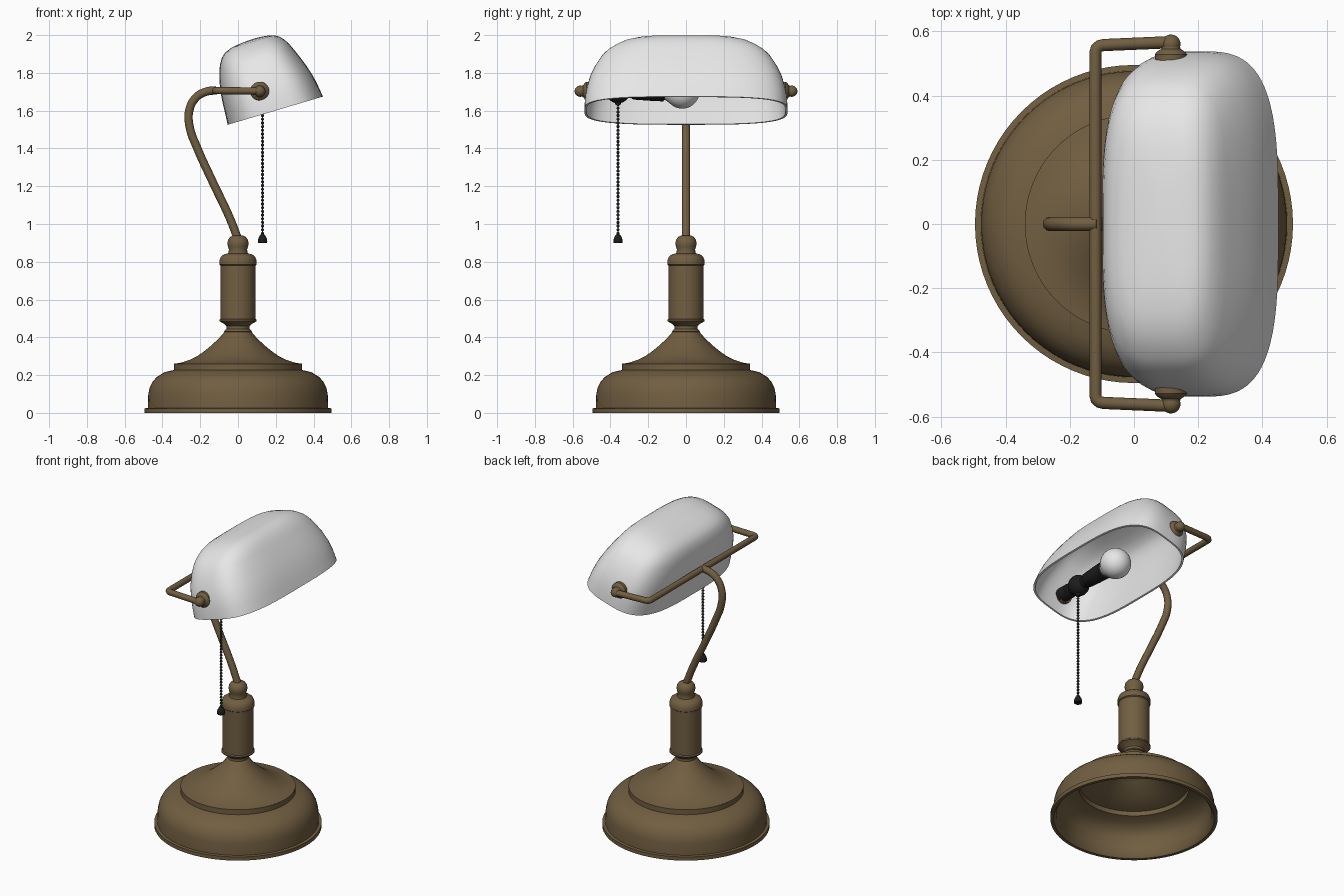
import bpy, bmesh, math
from mathutils import Vector, Matrix

if "Cube" in bpy.data.objects:
    bpy.data.objects.remove(bpy.data.objects["Cube"])


def material(name, rgb):
    m = bpy.data.materials.new(name)
    m.diffuse_color = (*rgb, 1)
    m.use_nodes = True
    m.node_tree.nodes["Principled BSDF"].inputs["Base Color"].default_value = m.diffuse_color
    return m


BRASS = material("aged_brass", (0.165, 0.113, 0.053))
WHITE = material("white_glass", (0.8, 0.8, 0.8))
BLACK = material("black", (0.012, 0.012, 0.013))


def finish(name, bm, mat, angle=35):
    bmesh.ops.recalc_face_normals(bm, faces=bm.faces)
    me = bpy.data.meshes.new(name)
    bm.to_mesh(me)
    bm.free()
    me.materials.append(mat)
    me.shade_smooth()
    me.set_sharp_from_angle(angle=math.radians(angle))
    ob = bpy.data.objects.new(name, me)
    bpy.context.collection.objects.link(ob)
    return ob


def loft(bm, rings):
    """Bridge rings of points; a ring with one point closes to a tip."""
    rows = [[bm.verts.new(p) for p in r] for r in rings]
    for a, b in zip(rows, rows[1:]):
        n = max(len(a), len(b))
        for i in range(n):
            j = (i + 1) % n
            if len(a) == 1:
                bm.faces.new((a[0], b[i], b[j]))
            elif len(b) == 1:
                bm.faces.new((a[i], a[j], b[0]))
            else:
                bm.faces.new((a[i], a[j], b[j], b[i]))


def lathe(name, profile, mat, origin=(0, 0, 0), axis='Z', seg=64, angle=35):
    """Revolve (radius, height) points about z, or about y."""
    rings = []
    for r, h in profile:
        ring = []
        for i in range(seg if r > 0 else 1):
            t = 2 * math.pi * i / seg
            a, b = r * math.cos(t), r * math.sin(t)
            p = (a, b, h) if axis == 'Z' else (a, h, b)
            ring.append(Vector(p) + Vector(origin))
        rings.append(ring)
    bm = bmesh.new()
    loft(bm, rings)
    return finish(name, bm, mat, angle)


def tube(name, pts, radius, mat, smooth=False):
    """Round bar along a path."""
    cu = bpy.data.curves.new(name, 'CURVE')
    cu.dimensions = '3D'
    cu.bevel_depth = radius
    cu.bevel_resolution = 4
    cu.use_fill_caps = True
    if smooth:
        sp = cu.splines.new('BEZIER')
        sp.bezier_points.add(len(pts) - 1)
        for bp, p in zip(sp.bezier_points, pts):
            bp.co = p
            bp.handle_left_type = bp.handle_right_type = 'AUTO'
        sp.resolution_u = 8
    else:
        sp = cu.splines.new('POLY')
        sp.points.add(len(pts) - 1)
        for q, p in zip(sp.points, pts):
            q.co = (*p, 1)
    tmp = bpy.data.objects.new(name + "_path", cu)
    bpy.context.collection.objects.link(tmp)
    bpy.context.view_layer.update()
    me = bpy.data.meshes.new_from_object(
        tmp.evaluated_get(bpy.context.evaluated_depsgraph_get()))
    bpy.data.objects.remove(tmp)
    bm = bmesh.new()
    bm.from_mesh(me)
    bpy.data.meshes.remove(me)
    for f in bm.faces:
        f.material_index = 0
    return finish(name, bm, mat, 50)


def ball(r, h0, n=10):
    """Half-circle profile of a sphere centred at height h0."""
    return [(0 if k in (0, n) else r * math.sin(math.pi * k / n),
             h0 - r * math.cos(math.pi * k / n)) for k in range(n + 1)]


# Base: hollow bell, open underneath
lathe("base", [
    (0, .37), (.07, .36), (.13, .32), (.21, .27), (.29, .243), (.325, .235),
    (.325, .205), (.38, .19), (.425, .16), (.447, .12), (.455, .07), (.46, .02),
    (.475, 0), (.495, 0), (.495, .024), (.477, .026), (.475, .10), (.467, .135),
    (.452, .165), (.43, .19), (.39, .215), (.34, .227), (.34, .26), (.30, .266),
    (.255, .281), (.215, .301), (.175, .329), (.137, .361), (.105, .391),
    (.083, .415), (.067, .435), (0, .437)], BRASS, seg=80)

# Column with collars and a rounded finial
lathe("column", [
    (0, .42), (.075, .43), (.062, .445), (.062, .46), (.075, .472), (.098, .485),
    (.098, .492), (.092, .498), (.092, .78), (.099, .785), (.099, .792),
    (.097, .81), (.09, .828), (.075, .839), (.052, .845), (.048, .865),
    (.053, .88), (.056, .897), (.053, .915), (.043, .93), (.03, .938),
    (0, .938)], BRASS, seg=48)

# Curved stem
tube("stem", [(0, 0, .92), (-.045, 0, 1.035), (-.135, 0, 1.225), (-.215, 0, 1.40),
              (-.255, 0, 1.51), (-.258, 0, 1.60), (-.222, 0, 1.67),
              (-.17, 0, 1.70), (-.115, 0, 1.708)], .022, BRASS, True)

# Yoke bar: one side of the path, mirrored in y
half = [(.115, .566, 1.704), (-.095, .557, 1.706), (-.108, .554, 1.706),
        (-.117, .546, 1.706), (-.12, .533, 1.706)]
tube("yoke", half + [(x, -y, z) for x, y, z in reversed(half)], .019, BRASS)

# Pivots that hold the shade
for side, s in (("back", 1), ("front", -1)):
    o = (.115, 0, 1.703)
    lathe(side + "_pivot_collar", [(r, s * y) for r, y in (
        (0, .495), (.05, .495), (.05, .528), (.044, .536), (.03, .545),
        (.026, .565), (0, .565))], BRASS, o, 'Y', 32)
    lathe(side + "_pivot_ball", ball(.03, s * .56), BRASS, o, 'Y', 24)

# Shade: lofted rounded boxes (height, half width, shift, half length), tilted
levels = [(0, .263, 0, .538), (.06, .257, -.002, .535), (.12, .250, -.006, .525),
          (.18, .238, -.012, .508), (.24, .221, -.017, .480), (.29, .203, -.02, .449),
          (.32, .190, -.02, .420), (.35, .171, -.02, .376), (.37, .150, -.018, .335),
          (.385, .118, -.012, .280), (.393, .075, -.005, .21), (.397, .03, 0, .12)]
TILT = math.radians(16.5)


def shade_point(u, y, n):
    c, s = math.cos(TILT), math.sin(TILT)
    return (.1975 + u * c - n * s, y, 1.60 + u * s + n * c)


def shade_ring(n, w, shift, l, seg=72, e=2 / 3.3):
    pts = []
    for i in range(seg):
        t = 2 * math.pi * (i + .5) / seg
        c, s = math.cos(t), math.sin(t)
        pts.append(shade_point(shift + math.copysign(abs(c) ** e, c) * w,
                               math.copysign(abs(s) ** e, s) * l, n))
    return pts


WALL = .011
outer = [shade_ring(*lv) for lv in reversed(levels)]
inner = [shade_ring(n * (1 - WALL / .397), w - WALL, c, l - WALL) for n, w, c, l in levels]
bm = bmesh.new()
loft(bm, [[shade_point(0, 0, .398)]] + outer + inner + [[shade_point(0, 0, .387)]])
finish("shade", bm, WHITE, 50)

# Lamp holder, switch housing and bulb along the pivot axis
AX = (.125, 0, 1.703)
lathe("lamp_holder", [(0, -.515), (.045, -.515), (.045, -.44), (.036, -.435),
                      (.036, -.29), (.044, -.28), (.05, -.20), (.054, -.12),
                      (.046, -.115), (0, -.115)], BLACK, AX, 'Y', 32)
lathe("switch_housing", ball(.064, -.36, 14), BLACK, AX, 'Y', 32)
lathe("bulb", [(0, -.13), (.04, -.13), (.046, -.11)] +
      [p for p in ball(.092, -.02, 20) if p[1] > -.09], WHITE, AX, 'Y', 40, 60)

# Pull chain: cord, beads and end weight
CX, CY = .13, -.36
lathe("chain_cord", [(0, .93), (.003, .93), (.003, 1.66), (0, 1.66)],
      BLACK, (CX, CY, 0), seg=8)
bm = bmesh.new()
for k in range(36):
    bmesh.ops.create_uvsphere(bm, u_segments=10, v_segments=6, radius=.0085,
                              matrix=Matrix.Translation((CX, CY, .95 + .0195 * k)))
finish("chain_beads", bm, BLACK, 60)
lathe("chain_weight", [(0, .90), (.023, .90), (.025, .906), (.022, .925),
                       (.014, .94), (.008, .946), (0, .946)], BLACK, (CX, CY, 0), seg=20)
lathe("chain_outlet", [(0, 1.63), (.014, 1.63), (.018, 1.66), (0, 1.66)],
      BLACK, (CX, CY, 0), seg=16)
